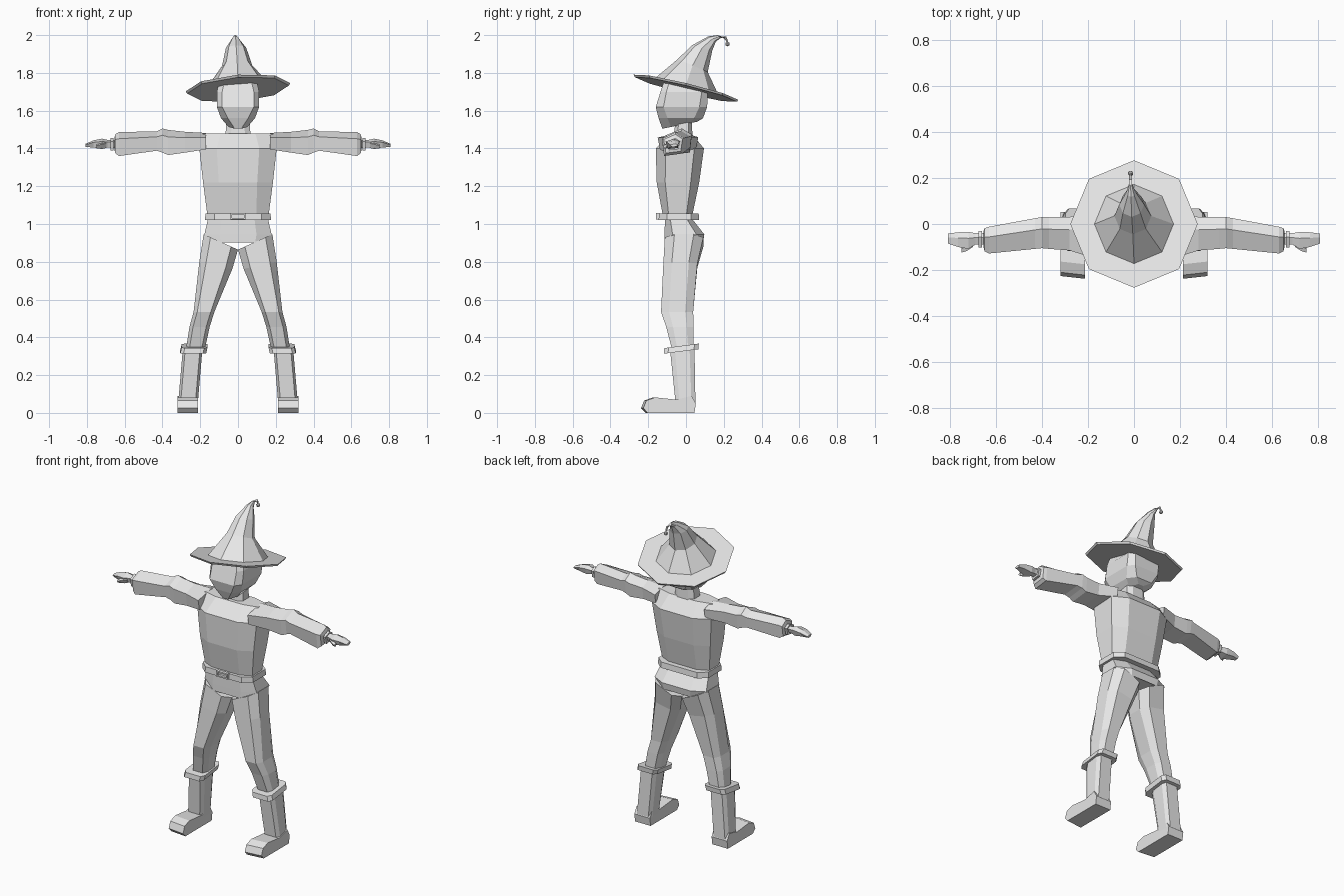
import bpy, bmesh, math
from mathutils import Vector

grey = bpy.data.materials.new("plain_grey")
grey.diffuse_color = (0.8, 0.8, 0.8, 1)


def loft(name, rings, mirror=False):
    """Skin a list of equal-length point rings and cap both ends."""
    bm = bmesh.new()
    rows = [[bm.verts.new(p) for p in r] for r in rings]
    n = len(rows[0])
    for a, b in zip(rows, rows[1:]):
        for i in range(n):
            j = (i + 1) % n
            bm.faces.new((a[i], a[j], b[j], b[i]))
    bm.faces.new(rows[0])
    bm.faces.new(rows[-1])
    bmesh.ops.recalc_face_normals(bm, faces=bm.faces)
    me = bpy.data.meshes.new(name)
    bm.to_mesh(me)
    bm.free()
    me.materials.append(grey)
    ob = bpy.data.objects.new(name, me)
    bpy.context.collection.objects.link(ob)
    if mirror:
        ob.modifiers.new("mirror", 'MIRROR').use_mirror_merge = False
    return ob


def ring(x0, x1, y0, y1, z, kx=0.55, ky=0.6, sx=0.0, sy=0.0):
    """Horizontal chamfered rectangle, optionally sloped in x and y."""
    cx, cy, hx, hy = (x0 + x1) / 2, (y0 + y1) / 2, (x1 - x0) / 2, (y1 - y0) / 2
    uv = [(-kx, -1), (kx, -1), (1, -ky), (1, ky), (kx, 1), (-kx, 1), (-1, ky), (-1, -ky)]
    return [(cx + u * hx, cy + v * hy, z + sx * u * hx + sy * v * hy) for u, v in uv]


def section(x, y0, y1, z0, z1, ridge=0.62):
    """Upright arm section with a ridge along the top."""
    h = z1 - z0
    ym = y0 + (y1 - y0) * ridge
    return [(x, y0 + 0.012, z0), (x, y0, z0 + 0.72 * h), (x, ym, z1),
            (x, y1, z0 + 0.75 * h), (x, y1 - 0.01, z0 + 0.1 * h)]


def disc(cy, z, r, tilt, roll=0.0, cx=0.0):
    """Tilted octagon with one corner to the front."""
    pts = []
    for i in range(8):
        a = math.pi / 4 * i - math.pi / 2
        dx, dy = r * math.cos(a), r * math.sin(a)
        pts.append((cx + dx, cy + dy, z - tilt * dy + roll * dx))
    return pts


# hat: brim, bent cone, drooping tip
loft("hat_brim", [disc(0, 1.712, 0.27, 0.24, 0.08), disc(0, 1.724, 0.277, 0.24, 0.08)])
loft("hat_cone", [
    disc(0.0, 1.724, 0.172, 0.24, 0.08),
    disc(0.035, 1.838, 0.08, 0.42, 0.02, -0.005),
    disc(0.085, 1.932, 0.054, 0.25, 0, -0.01),
    disc(0.138, 1.979, 0.02, 0.7, 0, -0.013),
    disc(0.175, 1.992, 0.007, 1.2, 0, -0.015),
    disc(0.207, 1.988, 0.006, -0.9, 0, -0.015),
    disc(0.219, 1.965, 0.004, -0.2, 0, -0.015)])
bm = bmesh.new()
bmesh.ops.create_icosphere(bm, subdivisions=1, radius=0.013)
bmesh.ops.translate(bm, verts=bm.verts, vec=Vector((-0.015, 0.22, 1.953)))
me = bpy.data.meshes.new("hat_bobble")
bm.to_mesh(me)
bm.free()
me.materials.append(grey)
bpy.context.collection.objects.link(bpy.data.objects.new("hat_bobble", me))

# head narrowing to the chin, and neck
loft("head", [
    ring(-0.05, 0.05, -0.125, 0.06, 1.523, 0.35, 0.5, 0, 0.2),
    ring(-0.09, 0.09, -0.145, 0.09, 1.56, 0.6, 0.6),
    ring(-0.112, 0.112, -0.16, 0.112, 1.62, 0.75, 0.7),
    ring(-0.112, 0.112, -0.135, 0.115, 1.70, 0.75, 0.75),
    ring(-0.1, 0.1, -0.115, 0.1, 1.735, 0.7, 0.75, 0, -0.24)])
loft("neck", [ring(-0.068, 0.068, -0.065, 0.035, 1.45),
              ring(-0.06, 0.06, -0.055, 0.03, 1.56)])

# torso
loft("torso", [
    ring(-0.16, 0.16, -0.12, 0.03, 1.03, 0.6),
    ring(-0.185, 0.185, -0.155, 0.07, 1.22, 0.55),
    ring(-0.205, 0.205, -0.16, 0.095, 1.40, 0.55),
    ring(-0.185, 0.185, -0.085, 0.03, 1.478, 0.5)])

# belt with buckle frame
loft("belt", [ring(-0.175, 0.175, -0.145, 0.07, 1.02, 0.72),
              ring(-0.172, 0.172, -0.143, 0.067, 1.055, 0.72)])


def box(name, x0, x1, y0, y1, z0, z1):
    return loft(name, [[(x0, y0, z), (x1, y0, z), (x1, y1, z), (x0, y1, z)] for z in (z0, z1)])


for z in (1.024, 1.05):
    box("buckle_bar", -0.04, 0.04, -0.16, -0.14, z, z + 0.009)
for x in (-0.04, 0.031):
    box("buckle_side", x, x + 0.009, -0.16, -0.14, 1.024, 1.059)

# hips ending in a V at the crotch
lower = [(x, y, 0.865 + 0.42 * abs(x)) for x, y, z in ring(-0.182, 0.182, -0.113, 0.09, 0, 0.5)]
rows = [ring(-0.158, 0.158, -0.112, 0.03, 1.03), ring(-0.178, 0.178, -0.113, 0.097, 0.945)]
loft("hips", rows + [lower])

# legs, boot cuffs and boots
loft("leg", [
    ring(0.0, 0.182, -0.112, 0.092, 0.905, 0.6, 0.5, 0.45),
    ring(0.03, 0.205, -0.12, 0.06, 0.78, 0.6, 0.5, 0.2),
    ring(0.125, 0.235, -0.132, 0.038, 0.535, 0.65, 0.5),
    ring(0.15, 0.257, -0.105, 0.04, 0.455, 0.65, 0.5),
    ring(0.175, 0.275, -0.075, 0.04, 0.34, 0.65, 0.5)], True)
loft("boot_cuff", [
    ring(0.168, 0.306, -0.118, 0.065, 0.325, 0.75, 0.75, 0, 0.13),
    ring(0.162, 0.298, -0.115, 0.068, 0.355, 0.75, 0.75, 0, 0.13)], True)
loft("boot_shaft", [
    ring(0.188, 0.292, -0.085, 0.045, 0.34, 0.75, 0.6),
    ring(0.213, 0.317, -0.055, 0.05, 0.05, 0.75, 0.6)], True)
profile = [(0.045, 0), (-0.215, 0), (-0.238, 0.025), (-0.222, 0.065), (-0.175, 0.082),
           (-0.05, 0.07), (0.03, 0.09), (0.052, 0.05)]
loft("boot_foot", [[(x, y + (0.012 if x > 0.3 and y < -0.1 else 0), z) for y, z in profile]
                   for x in (0.213, 0.32)], True)

# sleeves: upper arm, elbow, forearm
loft("sleeve", [
    section(0.17, -0.15, 0.065, 1.395, 1.482),
    section(0.28, -0.115, 0.03, 1.378, 1.488),
    section(0.37, -0.108, 0.03, 1.365, 1.498),
    section(0.40, -0.105, 0.03, 1.378, 1.506),
    section(0.43, -0.108, 0.025, 1.388, 1.49),
    section(0.63, -0.128, -0.012, 1.36, 1.487),
    section(0.65, -0.118, -0.018, 1.375, 1.475),
    section(0.655, -0.095, -0.035, 1.40, 1.452)], True)

# wrist band, hand tapering to the fingertips, thumb
loft("wrist_band", [section(0.66, -0.102, -0.03, 1.39, 1.455),
                    section(0.675, -0.102, -0.03, 1.39, 1.455)], True)
loft("hand", [
    section(0.64, -0.09, -0.04, 1.40, 1.445),
    section(0.69, -0.09, -0.04, 1.405, 1.445),
    section(0.72, -0.108, -0.034, 1.397, 1.452),
    section(0.765, -0.1, -0.036, 1.405, 1.443),
    section(0.808, -0.085, -0.042, 1.408, 1.424)], True)
loft("thumb", [
    section(0.70, -0.10, -0.065, 1.405, 1.435),
    section(0.728, -0.118, -0.085, 1.40, 1.428),
    section(0.75, -0.124, -0.10, 1.40, 1.42)], True)
